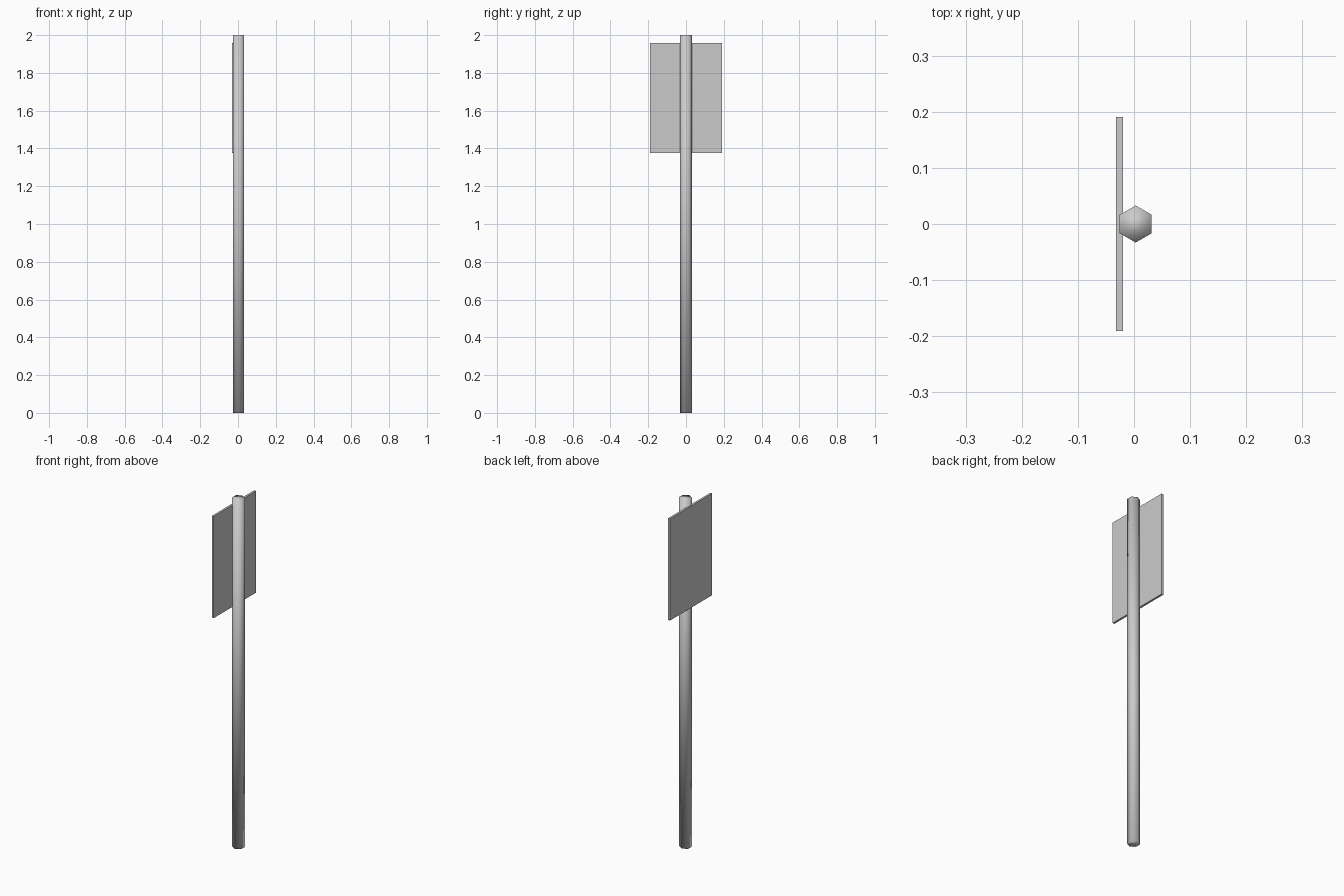
import bpy
import math

if "Cube" in bpy.data.objects:
    bpy.data.objects.remove(bpy.data.objects["Cube"])

POLE_RADIUS = 0.033
POLE_X = 0.003
HEIGHT = 2.0

# Hexagonal pole, corners pointing along +y and -y
bpy.ops.mesh.primitive_cylinder_add(
    vertices=6, radius=POLE_RADIUS, depth=HEIGHT, location=(POLE_X, 0, HEIGHT / 2))
pole = bpy.context.object
pole.name = "pole"
assert abs(pole.data.vertices[0].co.x) < 1e-4  # first corner lies on the y axis
bpy.ops.object.shade_smooth()

# Thin rectangular sign plate, slightly sunk into the flat left side of the pole
x0, x1 = -0.032, -0.020
z0, z1 = 1.376, 1.959
bpy.ops.mesh.primitive_cube_add(size=1, location=((x0 + x1) / 2, 0, (z0 + z1) / 2))
plate = bpy.context.object
plate.name = "sign_plate"
plate.scale = (x1 - x0, 0.382, z1 - z0)
bpy.ops.object.transform_apply(location=False, rotation=False, scale=True)
